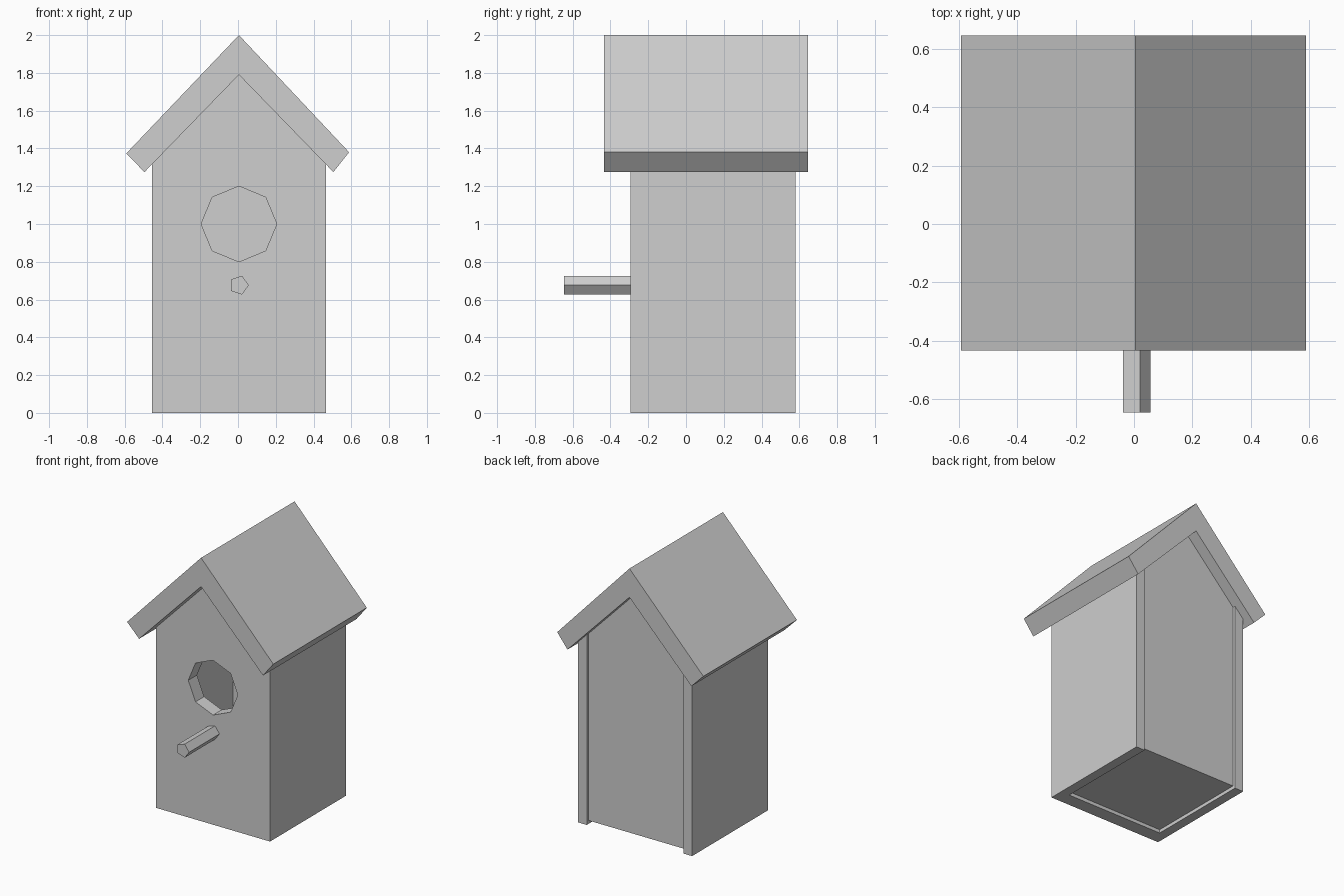
import bpy, bmesh, math

cube = bpy.data.objects.get("Cube")
if cube:
    bpy.data.objects.remove(cube, do_unlink=True)

# One plain colour for the whole house
grey = bpy.data.materials.new("plain_grey")
grey.use_nodes = True
colour = (0.62, 0.62, 0.62, 1)
grey.diffuse_color = colour
grey.node_tree.nodes["Principled BSDF"].inputs["Base Color"].default_value = colour

CX = 0.005                      # centre line of the house
HALF = 0.46                     # half width of the body
WALL = 0.07                     # side wall thickness
APEX = 1.79                     # underside of the roof ridge
SLOPE = 1.03                    # fall of the roof per unit of width
FRONT, BACK = -0.295, 0.58
BASE = 0.025                    # raised underside of floor and back panel


def prism(name, profile, y0, y1):
    """Extrude an (x, z) outline, given about the centre line, from y0 to y1."""
    bm = bmesh.new()
    face = bm.faces.new([bm.verts.new((CX + x, y0, z)) for x, z in profile])
    new = bmesh.ops.extrude_face_region(bm, geom=[face])["geom"]
    verts = [v for v in new if isinstance(v, bmesh.types.BMVert)]
    bmesh.ops.translate(bm, verts=verts, vec=(0, y1 - y0, 0))
    bmesh.ops.recalc_face_normals(bm, faces=bm.faces)
    mesh = bpy.data.meshes.new(name)
    bm.to_mesh(mesh)
    bm.free()
    mesh.materials.append(grey)
    obj = bpy.data.objects.new(name, mesh)
    bpy.context.collection.objects.link(obj)
    return obj


def roof_line(x):
    return APEX - SLOPE * abs(x)


def gable(half, z0):
    """House-shaped outline that fits under the roof."""
    return [(-half, z0), (half, z0), (half, roof_line(half)),
            (0, APEX), (-half, roof_line(half))]


def ring(sides, radius, z):
    """Regular polygon with one corner pointing to +x."""
    turn = math.tau / sides
    return [(radius * math.cos(i * turn), z + radius * math.sin(i * turn))
            for i in range(sides)]


# Front panel with an eight-sided entrance hole
front = prism("front_panel", gable(HALF, 0), FRONT, FRONT + 0.1)
cutter = prism("hole_cutter", ring(8, 0.2, 1.0), FRONT - 0.1, FRONT + 0.2)
cutter.hide_render = True
cut = front.modifiers.new("entrance_hole", 'BOOLEAN')
cut.operation = 'DIFFERENCE'
cut.solver = 'EXACT'
cut.object = cutter
bpy.context.view_layer.objects.active = front
bpy.ops.object.modifier_apply(modifier=cut.name)
bpy.data.objects.remove(cutter, do_unlink=True)

# Side walls with tops bevelled to the roof
inner = HALF - WALL
for name, s in (("left_wall", 1), ("right_wall", -1)):
    prism(name, [(s * inner, 0), (s * HALF, 0),
                 (s * HALF, roof_line(HALF)), (s * inner, roof_line(inner))],
          FRONT + 0.1, BACK)

# Back panel set in between the side walls, and the raised floor
rear = BACK - 0.02
prism("back_panel", gable(inner, BASE), rear - WALL, rear)
prism("floor", [(-inner, BASE), (inner, BASE),
                (inner, BASE + WALL), (-inner, BASE + WALL)],
      FRONT + 0.1, rear - WALL)

# Roof: two thick boards meeting at the ridge
prism("roof", [(0, 2.0), (0.583, 1.38), (0.5, 1.275), (0, APEX),
               (-0.5, 1.275), (-0.597, 1.373)], -0.433, 0.645)

# Five-sided perch
prism("perch", ring(5, 0.052, 0.676), -0.645, FRONT)
